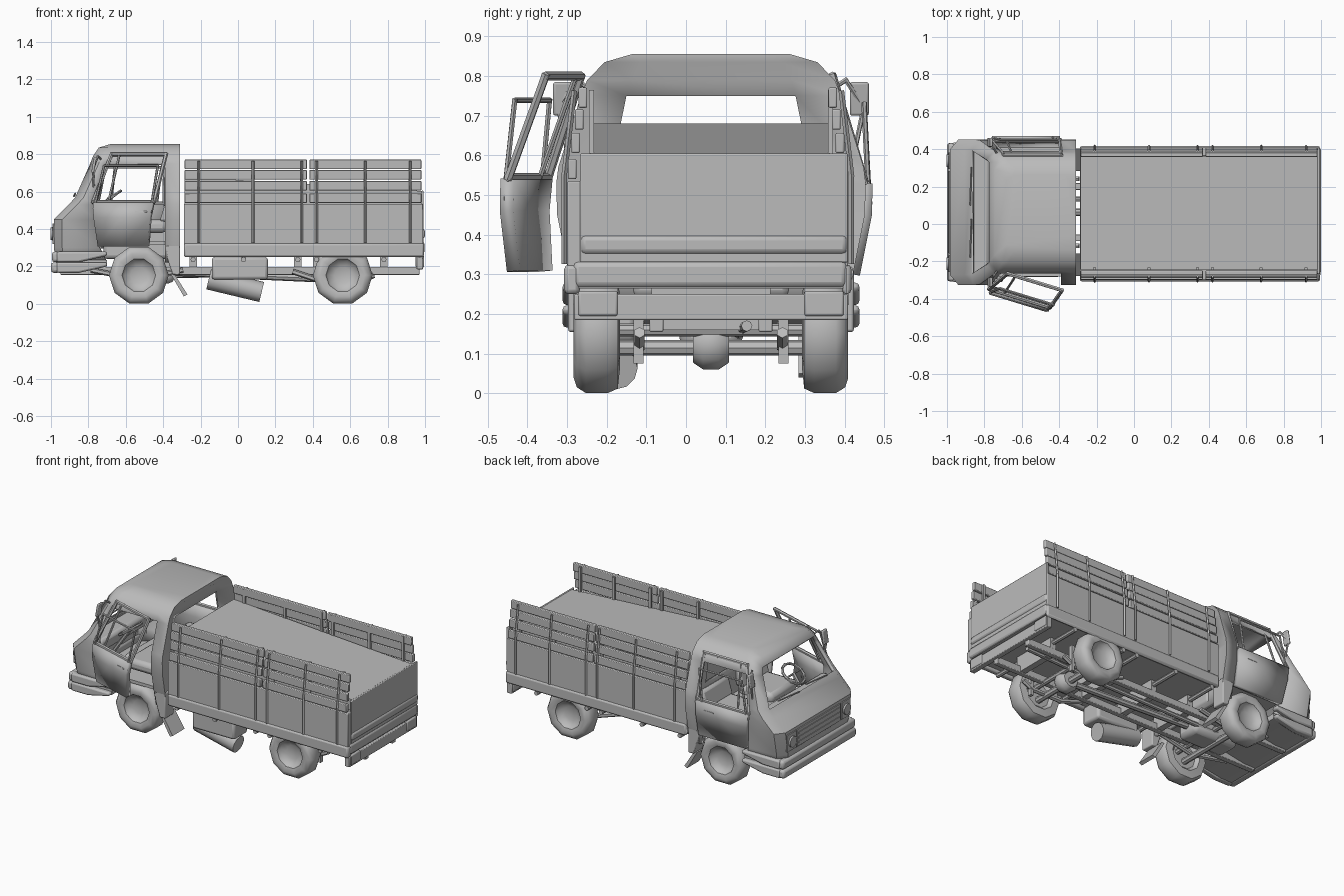
import bpy, bmesh, math
from mathutils import Vector, Matrix

if "Cube" in bpy.data.objects:
    bpy.data.objects.remove(bpy.data.objects["Cube"])

grey = bpy.data.materials.new("plain_grey")
grey.use_nodes = True
grey.diffuse_color = (0.5, 0.5, 0.5, 1)
grey.node_tree.nodes["Principled BSDF"].inputs["Base Color"].default_value = (0.5, 0.5, 0.5, 1)

MID = 0.063  # y of the truck's centre line
parts = []


def finish(name, bm, bevel=0, thick=0):
    bmesh.ops.recalc_face_normals(bm, faces=bm.faces)
    me = bpy.data.meshes.new(name)
    bm.to_mesh(me)
    bm.free()
    me.materials.append(grey)
    ob = bpy.data.objects.new(name, me)
    ob.location.y = MID
    bpy.context.collection.objects.link(ob)
    if thick:
        mod = ob.modifiers.new("thickness", "SOLIDIFY")
        mod.thickness, mod.offset = thick, -1
    if bevel:
        mod = ob.modifiers.new("rounding", "BEVEL")
        mod.width, mod.segments, mod.limit_method = bevel, 2, "ANGLE"
    parts.append(ob)
    return ob


def box(name, x, y, z, bevel=0):
    bm = bmesh.new()
    size = Matrix.Diagonal((x[1] - x[0], y[1] - y[0], z[1] - z[0], 1))
    at = Matrix.Translation((sum(x) / 2, sum(y) / 2, sum(z) / 2))
    bmesh.ops.create_cube(bm, size=1, matrix=at @ size)
    return finish(name, bm, bevel)


def prism(name, outline, y0, y1, bevel=0):
    """Side outline in x and z, pulled across the truck."""
    bm = bmesh.new()
    face = bm.faces.new([bm.verts.new((x, y0, z)) for x, z in outline])
    out = bmesh.ops.extrude_face_region(bm, geom=[face])["geom"]
    bmesh.ops.translate(bm, vec=(0, y1 - y0, 0), verts=[v for v in out if isinstance(v, bmesh.types.BMVert)])
    return finish(name, bm, bevel)


def tube(name, points, r, sides=6, closed=False):
    bm = bmesh.new()
    pts = [Vector(p) for p in points]
    for a, b in zip(pts, pts[1:] + (pts[:1] if closed else [])):
        d = b - a
        m = Matrix.Translation((a + b) / 2) @ d.to_track_quat("Z", "Y").to_matrix().to_4x4()
        bmesh.ops.create_cone(bm, cap_ends=True, segments=sides, radius1=r, radius2=r, depth=d.length + r, matrix=m)
    return finish(name, bm)


def lathe(name, profile, x, z, side, steps=10):
    """Spin (radius, y) points about an axle at x, z."""
    bm = bmesh.new()
    vs = [bm.verts.new((r, y * side, 0)) for r, y in profile]
    es = [bm.edges.new(p) for p in zip(vs, vs[1:])]
    bmesh.ops.spin(bm, geom=vs + es, axis=(0, 1, 0), cent=(0, 0, 0), angle=2 * math.pi, steps=steps)
    bmesh.ops.remove_doubles(bm, verts=bm.verts, dist=0.0005)
    bmesh.ops.rotate(bm, verts=bm.verts, matrix=Matrix.Rotation(math.pi / 2 + math.pi / steps, 3, "Y"))
    bmesh.ops.translate(bm, verts=bm.verts, vec=(x, 0, z))
    return finish(name, bm)


# Cab shell: levels of (z, front x, door front x, door rear x, half width)
levels = [(.22, -.97, -.70, -.39, .338), (.30, -.985, -.74, -.39, .358), (.45, -.985, -.76, -.39, .388),
          (.53, -.905, -.765, -.39, .39), (.57, -.87, -.765, -.39, .385), (.75, -.79, -.71, -.39, .328),
          (.79, -.775, -.70, -.39, .312), (.835, -.745, -.67, -.38, .268), (.855, -.68, -.6, -.37, .2)]
BACK = -.31
bm = bmesh.new()
rings = []
for z, f, a, b, w in levels:
    # the rear wall sits slightly inside the rear hoop
    wall = BACK - .03 if z < .8 else BACK
    half = [(f, .86 * w), (f + .045, w), (a, w), (b, w), (BACK, w), (wall, .65 * w)]
    loop = half + [(x, -y) for x, y in reversed(half)]
    rings.append([bm.verts.new((x, y, z)) for x, y in loop])
for i in range(len(rings) - 1):
    for j in range(12):
        k = (j + 1) % 12
        door = j in (2, 8) and i < 5
        windscreen = j == 11 and i in (4, 5)
        rear_window = j == 5 and i == 4
        if not (door or windscreen or rear_window):
            bm.faces.new((rings[i][j], rings[i][k], rings[i + 1][k], rings[i + 1][j]))
bm.faces.new(rings[-1])
finish("cab_shell", bm, thick=.022)

# Doors: the one on the -y side stands open, leaning out at the bottom
for side, word, tails in ((1, "closed", (-.395, -.395, -.395)), (-1, "open", (-.455, -.44, -.425))):
    bm = bmesh.new()
    rows = [[bm.verts.new((x, side * w, z)) for x in (a + .005, (a + t) / 2, t)]
            for (z, f, a, b, w), t in zip(levels[1:4], tails)]
    for lo, hi in zip(rows, rows[1:]):
        for n in (0, 1):
            bm.faces.new((lo[n], lo[n + 1], hi[n + 1], hi[n]))
    door = finish(word + "_door_panel", bm)
    mod = door.modifiers.new("thickness", "SOLIDIFY")
    mod.thickness, mod.offset = .035, 0
    frame = [(-.765, side * .386, .535), (-.695, side * .306, .80), (-.39, side * .306, .80), (tails[2], side * .386, .535)]
    guard = [(-.755, side * .398, .50), (-.71, side * .386, .73), (-.41, side * .386, .73), (-.44, side * .398, .48)]
    group = [door,
             tube(word + "_door_window_frame", frame, .011, closed=True),
             tube(word + "_door_outer_frame", guard, .007),
             tube(word + "_door_vent_bar", [(-.68, side * .382, .535), (-.65, side * .306, .80)], .007),
             tube(word + "_door_handle", [(-.52, side * .402, .48), (-.46, side * .402, .48)], .006)]
    tube(word + "_mirror_arm", [(-.77, side * .36, .60), (-.775, side * .385, .72), (-.75, side * .34, .79),
                                (-.73, side * .31, .77)], .006)
    prism(word + "_mirror", [(-.785, .70), (-.77, .70), (-.755, .785), (-.77, .785)],
          *sorted((side * .35, side * .398)), .006)
    if side < 0:
        hinge = Vector((-.76, MID - .38, 0))
        sill = Vector((0, MID - .306, .80))
        swing = Matrix.Translation(hinge) @ Matrix.Rotation(math.radians(-17), 4, "Z") @ Matrix.Translation(-hinge)
        lean = Matrix.Translation(sill) @ Matrix.Rotation(math.radians(-6), 4, "X") @ Matrix.Translation(-sill)
        for ob in group:
            ob.matrix_world = swing @ lean @ Matrix.Translation((0, MID, 0))

# Cab floor, interior and rear corner skirts
prism("cab_floor", [(-.985, .17), (-.87, .17), (-.70, .20), (-.70, .235), (-.97, .235)], -.345, .345)
box("cab_engine_cover", (-.72, -.33), (-.2, .2), (.24, .40), .02)
box("wheel_housing_top", (-.74, -.32), (-.345, .345), (.315, .335))
box("dashboard", (-.89, -.77), (-.35, .35), (.45, .53), .02)
for s in (-1, 1):
    y = sorted((s * .05, s * .32))
    box("seat_cushion", (-.62, -.38), y, (.38, .45), .025)
    prism("seat_back", [(-.42, .44), (-.36, .44), (-.355, .55), (-.385, .55)], *y, .015)
    prism("cab_rear_skirt", [(-.39, .32), (-.31, .32), (-.31, .155), (-.35, .155), (-.38, .25)],
          *sorted((s * .27, s * .36)), .006)
    prism("front_mudflap", [(-.36, .16), (-.34, .16), (-.27, .05), (-.29, .04)], *sorted((s * .22, s * .34)))
hub = Vector((-.69, -.17, .56))
tilt = Matrix.Rotation(math.radians(-35), 3, "Y")
rim = [hub + tilt @ Vector((math.cos(t) * .075, math.sin(t) * .075, 0)) for t in (n * math.pi / 6 for n in range(12))]
tube("steering_wheel", rim, .008, closed=True)
tube("steering_spoke", [rim[3], rim[9]], .006)
tube("steering_column", [hub, (-.8, -.17, .40)], .012)

# Front: bumper in two rounded bars, grille, lamps, wipers
for z, front in ((.195, -1), (.252, -.995)):
    box("front_bumper_bar", (front, -.95), (-.37, .37), (z - .029, z + .027), .015)
    for s in (-1, 1):
        prism("bumper_end", [(-.97, z - .029), (-.85, z - .029), (-.70, z + .005), (-.70, z + .027), (-.97, z + .027)],
              *sorted((s * .33, s * .374)), .01)
box("grille_panel", (-.991, -.98), (-.22, .22), (.32, .43), .002)
for z in (.345, .375, .405):
    box("grille_slat", (-.995, -.985), (-.21, .21), (z - .006, z + .006))
for s in (-1, 1):
    box("headlamp_surround", (-.991, -.98), sorted((s * .23, s * .32)), (.32, .43), .002)
    lamp = Vector((-.985, s * .275, .375))
    tube("headlamp", [lamp, lamp + Vector((.01, 0, 0))], .034, 16)
    tube("wiper", [(-.877, s * .14 - .1, .575), (-.87, s * .14 + .1, .59)], .005)

# Load bed: floor rail, side panels, sloping load and tailgate
box("bed_floor", (-.29, .99), (-.34, .34), (.265, .30))
prism("load", [(-.285, .29), (.985, .29), (.985, .603), (-.285, .68)], -.305, .30)
box("tailgate", (.98, .993), (-.33, .345), (.33, .605), .004)
box("tailgate_lip", (.97, 1), (-.33, .345), (.35, .40), .014)
box("tailgate_lower_rail", (.965, .997), (-.35, .345), (.265, .335), .018)
for s, wide in ((-1, .370), (1, .354)):
    box("bed_side_panel", (-.29, .99), sorted((s * .30, s * (wide - .008))), (.29, .535), .004)
    box("bed_side_rail", (-.29, .995), sorted((s * .33, s * wide)), (.25, .325), .012)
    # stake slats lean slightly inwards
    for n, z in enumerate((.566, .632, .691, .746)):
        out = s * (wide - .02 - n * .009)
        for x in ((-.285, .368), (.382, .98)):
            box("stake_slat", x, sorted((out - .011, out + .011)), (z - .026, z + .025), .004)
    for x in (-.21, .08, .34, .42, .68, .92):
        tube("stake_post", [(x, s * wide, .33), (x, s * wide, .55), (x, s * (wide - .025), .76)], .007, 4)
        box("stake_inner_post", (x - .008, x + .008), sorted((s * .295, s * .308)), (.54, .765))

# Chassis
for s in (-1, 1):
    box("chassis_rail", (-.95, .97), sorted((s * .12, s * .155)), (.155, .197), .004)
    tube("leaf_spring", [(.30, s * .18, .17), (.45, s * .18, .12), (.66, s * .18, .12), (.72, s * .18, .15)], .015)
    tube("front_leaf_spring", [(-.78, s * .18, .18), (-.53, s * .18, .13), (-.3, s * .18, .18)], .014)
    box("spring_hanger", (.66, .68), sorted((s * .17, s * .195)), (.075, .24))
    box("rear_lamp_box", (.95, .995), sorted((s * .235, s * .335)), (.195, .258), .006)
for x in (-.24, .03, .32, .42, .78):
    tube("cross_beam", [(x, -.34, .237), (x, .34, .237)], .014, 8)
    box("chassis_tie", (x - .02, x + .02), (-.15, .15), (.16, .265))
box("rear_bumper", (.955, .99), (-.345, .345), (.185, .25), .004)
tube("prop_shaft", [(-.35, 0, .17), (.54, 0, .13)], .02, 8)
tube("exhaust_pipe", [(-.5, .07, .15), (.3, .07, .16), (.92, .09, .17)], .014, 8)
box("gearbox", (-.66, -.34), (-.08, .08), (.11, .26), .03)
lathe("differential", [(0, -.045), (.05, -.045), (.068, -.02), (.068, .02), (.05, .045), (0, .045)], .56, .125, 1)
for x in (-.53, .56):
    tube("axle", [(x, -.26, .115), (x, .26, .115)], .02, 8)
    tube("tie_rod", [(x + .05, -.26, .16), (x + .05, .26, .16)], .016, 8)

# Tanks hung under the bed on the -y side
box("battery_box", (-.14, .16), (-.33, -.19), (.13, .25), .015)
tube("air_tank", [(-.13, -.24, .125), (.10, -.24, .07)], .055, 12)

# Wheels: tyre and dished rim in one turned shape
tyre = [(0, .300), (.045, .303), (.08, .318), (.09, .337), (.12, .346), (.145, .338),
        (.16, .315), (.16, .26), (.148, .235), (.10, .23), (.08, .25), (0, .25)]
for x in (-.53, .56):
    for s in (-1, 1):
        lathe("wheel", tyre, x, .153, s)

bpy.ops.object.select_all(action="DESELECT")
for ob in parts:
    ob.select_set(True)
bpy.context.view_layer.objects.active = parts[0]
bpy.ops.object.shade_smooth_by_angle(angle=math.radians(40))
